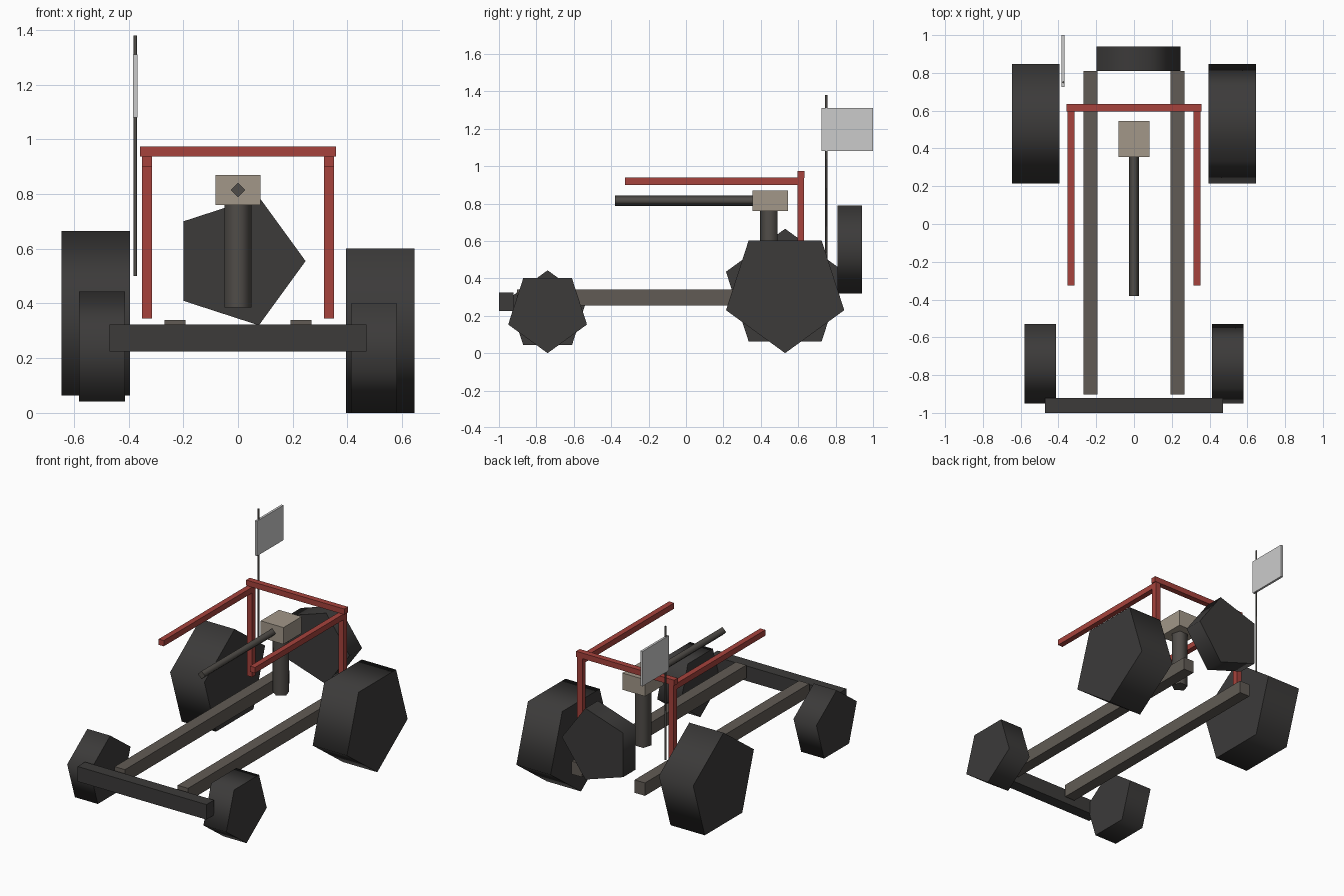
import bpy, bmesh
from math import pi
from mathutils import Matrix

if "Cube" in bpy.data.objects:
    bpy.data.objects.remove(bpy.data.objects["Cube"])


def material(name, rgb):
    m = bpy.data.materials.new(name)
    m.diffuse_color = (*rgb, 1)
    m.use_nodes = True
    m.node_tree.nodes["Principled BSDF"].inputs["Base Color"].default_value = m.diffuse_color
    return m


RUBBER = material("rubber", (0.045, 0.043, 0.042))
FRAME = material("frame_steel", (0.12, 0.105, 0.09))
RED = material("red_paint", (0.38, 0.055, 0.045))
METAL = material("dark_metal", (0.08, 0.073, 0.065))
TAN = material("tan_metal", (0.36, 0.31, 0.25))


def finish(name, bm, mat):
    me = bpy.data.meshes.new(name)
    bm.to_mesh(me)
    bm.free()
    if mat:
        me.materials.append(mat)
    ob = bpy.data.objects.new(name, me)
    bpy.context.collection.objects.link(ob)
    return ob


def box(name, x, y, z, mat=None):
    """Box from (min, max) ranges on each axis."""
    bm = bmesh.new()
    bmesh.ops.create_cube(bm, size=1)
    for v in bm.verts:
        v.co = [(a + b) / 2 + c * (b - a) for (a, b), c in zip((x, y, z), v.co)]
    return finish(name, bm, mat)


def prism(name, centre, axis, radius, length, sides, phase, mat):
    """Few-sided cylinder; phase is the angle of its first corner
    (from +y for axis x, from +x for axes y and z)."""
    bm = bmesh.new()
    bmesh.ops.create_cone(bm, cap_ends=True, segments=sides, radius1=radius,
                          radius2=radius, depth=length)
    # put first corner on local +x, then turn by phase
    first = max(bm.verts, key=lambda v: v.co.y + v.co.z * 0.001)
    ang = first.co.xy.angle_signed((1, 0))
    bm.transform(Matrix.Rotation(phase - ang, 4, 'Z'))
    turn = {'x': Matrix(((0, 0, 1), (1, 0, 0), (0, 1, 0))),
            'y': Matrix(((1, 0, 0), (0, 0, -1), (0, 1, 0))),
            'z': Matrix.Identity(3)}[axis]
    # smooth sides, sharp cap rims
    for f in bm.faces:
        f.smooth = abs(f.normal.z) < 0.5
    for e in bm.edges:
        if abs(e.verts[0].co.z - e.verts[1].co.z) < 1e-5:
            e.smooth = False
    bm.transform(Matrix.Translation(centre) @ turn.to_4x4())
    bmesh.ops.recalc_face_normals(bm, faces=bm.faces)
    return finish(name, bm, mat)


for side, s in (("left", -1), ("right", 1)):
    def span(a, b):
        return tuple(sorted((s * a, s * b)))
    # wheels: left ones have a corner up, right ones a corner down
    prism(f"rear_wheel_{side}", (s * 0.52, 0.53, 0.3325), 'x', 0.3325, 0.25, 5,
          -s * pi / 2, RUBBER)
    prism(f"front_wheel_{side}", (s * 0.497, -0.74, 0.2215), 'x', 0.2215, 0.167, 5,
          -s * pi / 2, RUBBER)
    # chassis rail
    box(f"chassis_rail_{side}", span(0.192, 0.268), (-0.903, 0.81), (0.255, 0.34), FRAME)
    # roll cage
    box(f"cage_post_{side}", span(0.314, 0.351), (0.596, 0.632), (0.345, 0.945), RED)
    box(f"cage_side_bar_{side}", span(0.314, 0.351), (-0.325, 0.605), (0.9, 0.938), RED)

box("cage_cross_bar", (-0.358, 0.358), (0.596, 0.634), (0.937, 0.974), RED)
box("front_bumper", (-0.47, 0.47), (-1.0, -0.922), (0.225, 0.324), RUBBER)
prism("spare_wheel", (0, 0.875, 0.555), 'y', 0.247, 0.13, 5, 0, RUBBER)

# pedestal mount
prism("mount_column", (0, 0.447, 0.575), 'z', 0.0525, 0.38, 5, -pi / 2, METAL)
box("mount_body", (-0.083, 0.083), (0.355, 0.545), (0.76, 0.87), TAN)
prism("mount_barrel", (0, -0.005, 0.815), 'y', 0.027, 0.75, 4, 0, METAL)

# aerial with flag
prism("aerial", (-0.375, 0.75, 0.94), 'z', 0.0065, 0.88, 4, 0, METAL)
box("flag", (-0.383, -0.368), (0.724, 1.0), (1.08, 1.31))
